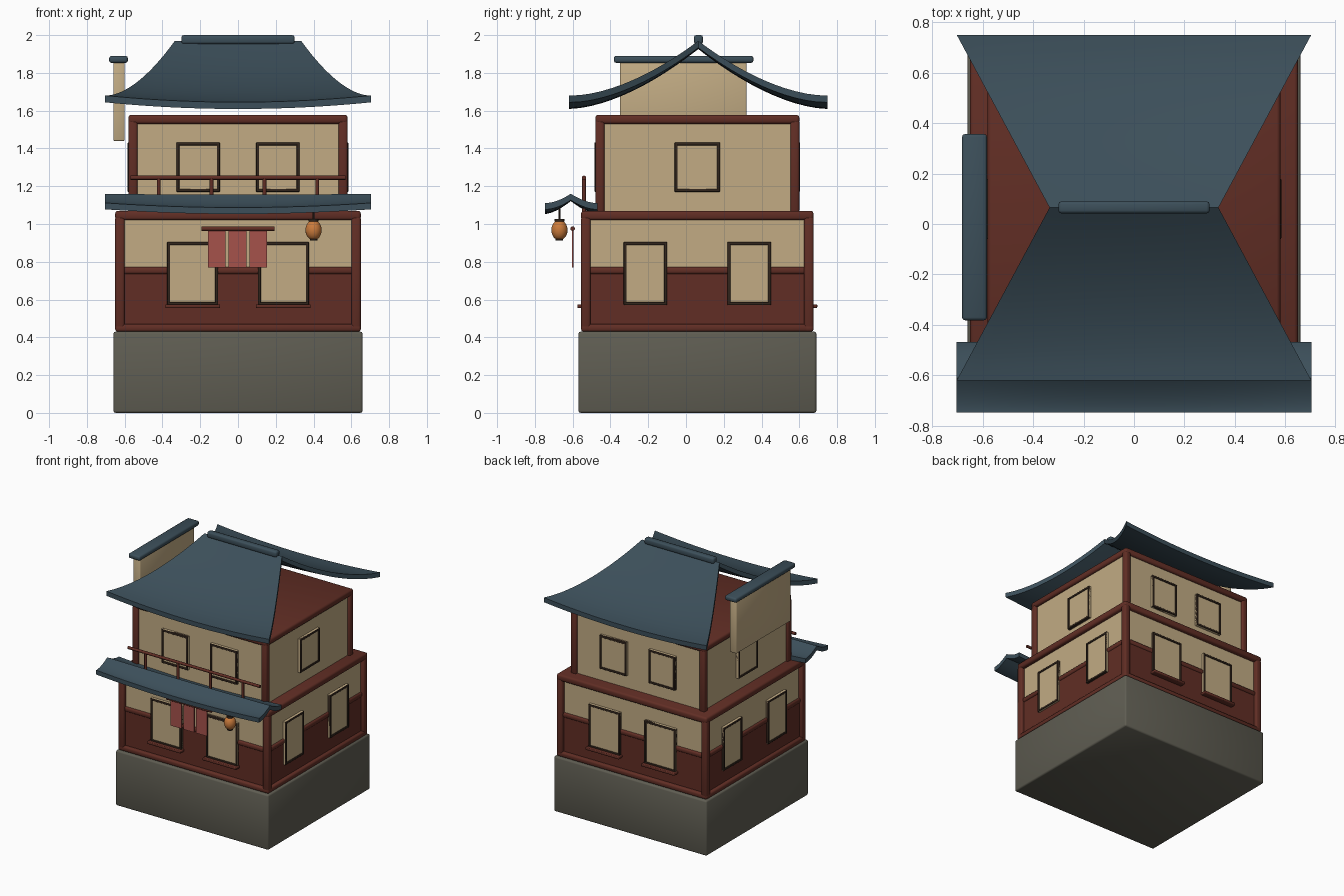
import bpy, bmesh, math
from mathutils import Matrix, Vector

if "Cube" in bpy.data.objects:
    bpy.data.objects.remove(bpy.data.objects["Cube"])


def material(name, rgb):
    m = bpy.data.materials.new(name)
    m.use_nodes = True
    color = (*rgb, 1)
    m.diffuse_color = color
    m.node_tree.nodes["Principled BSDF"].inputs["Base Color"].default_value = color
    return m


ROOF = material("slate_blue", (0.045, 0.078, 0.102))
WOOD = material("red_wood", (0.12, 0.027, 0.018))
PLASTER = material("cream_plaster", (0.54, 0.41, 0.23))
STONE = material("grey_stone", (0.115, 0.11, 0.085))
FRAME = material("dark_frame", (0.032, 0.019, 0.012))
PAPER = material("lantern_orange", (0.6, 0.2, 0.045))
CLOTH = material("faded_red_cloth", (0.38, 0.085, 0.07))
CY = 0.06  # centre of the building along y


def finish(name, bm, mat, angle=50):
    mesh = bpy.data.meshes.new(name)
    bm.to_mesh(mesh)
    bm.free()
    mesh.materials.append(mat)
    ob = bpy.data.objects.new(name, mesh)
    bpy.context.collection.objects.link(ob)
    if angle:
        bpy.ops.object.select_all(action="DESELECT")
        ob.select_set(True)
        bpy.context.view_layer.objects.active = ob
        bpy.ops.object.shade_smooth_by_angle(angle=math.radians(angle))
    return ob


def box(name, x, y, z, mat, bevel=0.0):
    """Box from (low, high) ranges, with optional rounded edges."""
    bm = bmesh.new()
    bmesh.ops.create_cube(bm, size=1)
    for v in bm.verts:
        v.co = Vector([(r[0] + r[1]) / 2 + c * (r[1] - r[0]) for c, r in zip(v.co, (x, y, z))])
    if bevel:
        bmesh.ops.bevel(bm, geom=bm.edges[:], offset=bevel, segments=2, profile=0.5, affect="EDGES")
    return finish(name, bm, mat, 50 if bevel else 0)


def rod(name, a, b, radius, mat, sides=12):
    a, b = Vector(a), Vector(b)
    turn = (b - a).to_track_quat("Z", "Y").to_matrix().to_4x4()
    bm = bmesh.new()
    bmesh.ops.create_cone(bm, cap_ends=True, segments=sides, radius1=radius, radius2=radius,
                          depth=(b - a).length, matrix=Matrix.Translation((a + b) / 2) @ turn)
    return finish(name, bm, mat)


def wall_box(name, axis, side, wall, u, out, z, mat, bevel=0.0):
    """Box on a wall: u runs along the wall, out is measured outward from it."""
    d = sorted(side * (wall + o) for o in out)
    if axis == "x":
        return box(name, d, [CY + c for c in u], z, mat, bevel)
    return box(name, u, [CY + c for c in d], z, mat, bevel)


def window(name, axis, side, wall, centre, width, z0, z1):
    l, r = centre - width / 2, centre + width / 2
    t = 0.016
    wall_box(name + "_pane", axis, side, wall, (l, r), (-0.01, 0.018), (z0, z1), PLASTER)
    bars = [((l, l + t), (z0, z1)), ((r - t, r), (z0, z1)),
            ((l, r), (z0, z0 + t)), ((l, r), (z1 - t, z1))]
    for u, z in bars:
        wall_box(name + "_frame", axis, side, wall, u, (0, 0.024), z, FRAME, 0.004)


def ring(name, hx, hy, z, width):
    """Beams around the four sides of a storey."""
    for s in (-1, 1):
        wall_box(name, "y", s, hy, (-hx, hx), (-width, 0), z, WOOD, 0.012)
        wall_box(name, "x", s, hx, (-hy, hy), (-width, 0), z, WOOD, 0.012)


def posts(name, hx, hy, z, width):
    for sx in (-1, 1):
        for sy in (-1, 1):
            wall_box(name, "y", sy, hy, sorted((sx * hx, sx * (hx - width))),
                     (-width, 0), z, WOOD, 0.012)


def curved_roof(name, ridge_y, ridge_z, ridge_x, eaves, eave_x, drop, power, lift, thick):
    """Two concave slopes meeting at a ridge, with corners that sweep up."""
    nx, nt = 24, 12
    bm = bmesh.new()
    rows = []
    for j in range(-nt, nt + 1):
        t = abs(j) / nt
        end = eaves[0] if j < 0 else eaves[1]
        half = ridge_x + (eave_x - ridge_x) * t
        row = []
        for i in range(nx + 1):
            u = 2 * i / nx - 1
            z = ridge_z - drop * (1 - (1 - t) ** power) + lift * u * u * (0.2 + 0.8 * t)
            row.append(bm.verts.new((u * half, ridge_y + (end - ridge_y) * t, z)))
        rows.append(row)
    top = [bm.faces.new((a[i], a[i + 1], b[i + 1], b[i]))
           for a, b in zip(rows, rows[1:]) for i in range(nx)]
    # underside and rim
    low = {v: bm.verts.new(v.co - Vector((0, 0, thick))) for row in rows for v in row}
    rim = [(lp.edge.verts[:], lp.vert, lp.link_loop_next.vert)
           for f in top for lp in f.loops if lp.edge.is_boundary]
    for f in top:
        bm.faces.new([low[v] for v in reversed(f.verts[:])])
    for _, a, b in rim:
        bm.faces.new((b, a, low[a], low[b]))
    return finish(name, bm, ROOF, 40)


# Stone base, softly shaded
base = box("stone_base", (-0.66, 0.66), (CY - 0.63, CY + 0.63), (0, 0.43), STONE, 0.012)
base.data.shade_smooth()

# Ground storey
HX, HY, WX, WY = 0.65, 0.615, 0.62, 0.585
box("ground_walls", (-WX, WX), (CY - WY, CY + WY), (0.42, 1.04), PLASTER)
box("wainscot", (-WX - 0.005, WX + 0.005), (CY - WY - 0.005, CY + WY + 0.005), (0.42, 0.75), WOOD)
ring("bottom_beam", HX, HY, (0.43, 0.47), 0.05)
ring("middle_beam", WX + 0.014, WY + 0.014, (0.735, 0.772), 0.04)
posts("ground_post", HX, HY, (0.43, 1.04), 0.05)
box("ground_top_beam", (-HX, HX), (CY - HY, CY + HY), (1.02, 1.07), WOOD, 0.014)

# Upper storey
UX, UY = 0.58, 0.54
VX, VY = 0.56, 0.52
box("upper_walls", (-VX, VX), (CY - VY, CY + VY), (1.05, 1.55), PLASTER)
posts("upper_post", UX, UY, (1.06, 1.55), 0.048)
box("upper_top_beam", (-UX, UX), (CY - UY, CY + UY), (1.53, 1.578), WOOD, 0.014)

# Windows and sills on all sides
for s in (-1, 1):
    for c in (-0.24, 0.24):
        window("ground_window", "y", s, WY, c, 0.27, 0.57, 0.905)
        wall_box("window_sill", "y", s, WY, (c - 0.145, c + 0.145), (0, 0.05), (0.555, 0.575), WOOD, 0.005)
        window("upper_window", "y", s, VY, c * 0.88, 0.23, 1.17, 1.432)
    for c in (-0.275, 0.275):
        window("side_ground_window", "x", s, WX, c, 0.23, 0.57, 0.905)
    window("side_upper_window", "x", s, VX, 0, 0.24, 1.17, 1.432)

# Main roof and ridge cap
curved_roof("main_roof", 0.065, 1.962, 0.335, (-0.62, 0.75), 0.703, 0.317, 1.7, 0.035, 0.036)
box("ridge_cap", (-0.30, 0.30), (0.042, 0.09), (1.953, 2.0), ROOF, 0.012)

# Small roof over the entrance
curved_roof("entrance_roof", -0.61, 1.155, 0.703, (-0.747, -0.468), 0.703, 0.068, 1.6, 0.025, 0.034)

# Plaster side panel with cap
box("side_panel", (-0.66, -0.60), (-0.35, 0.32), (1.44, 1.86), PLASTER, 0.006)
box("side_panel_cap", (-0.682, -0.583), (-0.382, 0.357), (1.853, 1.89), ROOF, 0.012)

# Balcony railing
rod("railing", (-0.57, -0.54, 1.245), (0.57, -0.54, 1.245), 0.011, WOOD)
for i in range(4):
    x = -0.42 + 0.28 * i
    rod("railing_post", (x, -0.54, 1.06), (x, -0.54, 1.245), 0.01, WOOD)

# Door curtain
rod("curtain_rod", (-0.193, -0.6, 0.975), (0.193, -0.6, 0.975), 0.012, WOOD)
for x in (-0.113, -0.003, 0.107):
    box("curtain_panel", (x - 0.047, x + 0.047), (-0.604, -0.596), (0.77, 0.972), CLOTH)

# Hanging lantern
bm = bmesh.new()
bmesh.ops.create_uvsphere(bm, u_segments=20, v_segments=12, radius=1)
for v in bm.verts:
    v.co = Vector((0.4 + v.co.x * 0.043, -0.67 + v.co.y * 0.043, 0.968 + v.co.z * 0.054))
finish("lantern", bm, PAPER)
rod("lantern_cap", (0.4, -0.67, 1.012), (0.4, -0.67, 1.026), 0.026, FRAME)
rod("lantern_foot", (0.4, -0.67, 0.912), (0.4, -0.67, 0.922), 0.02, FRAME)
rod("lantern_hook", (0.4, -0.67, 1.02), (0.4, -0.67, 1.09), 0.005, FRAME)
